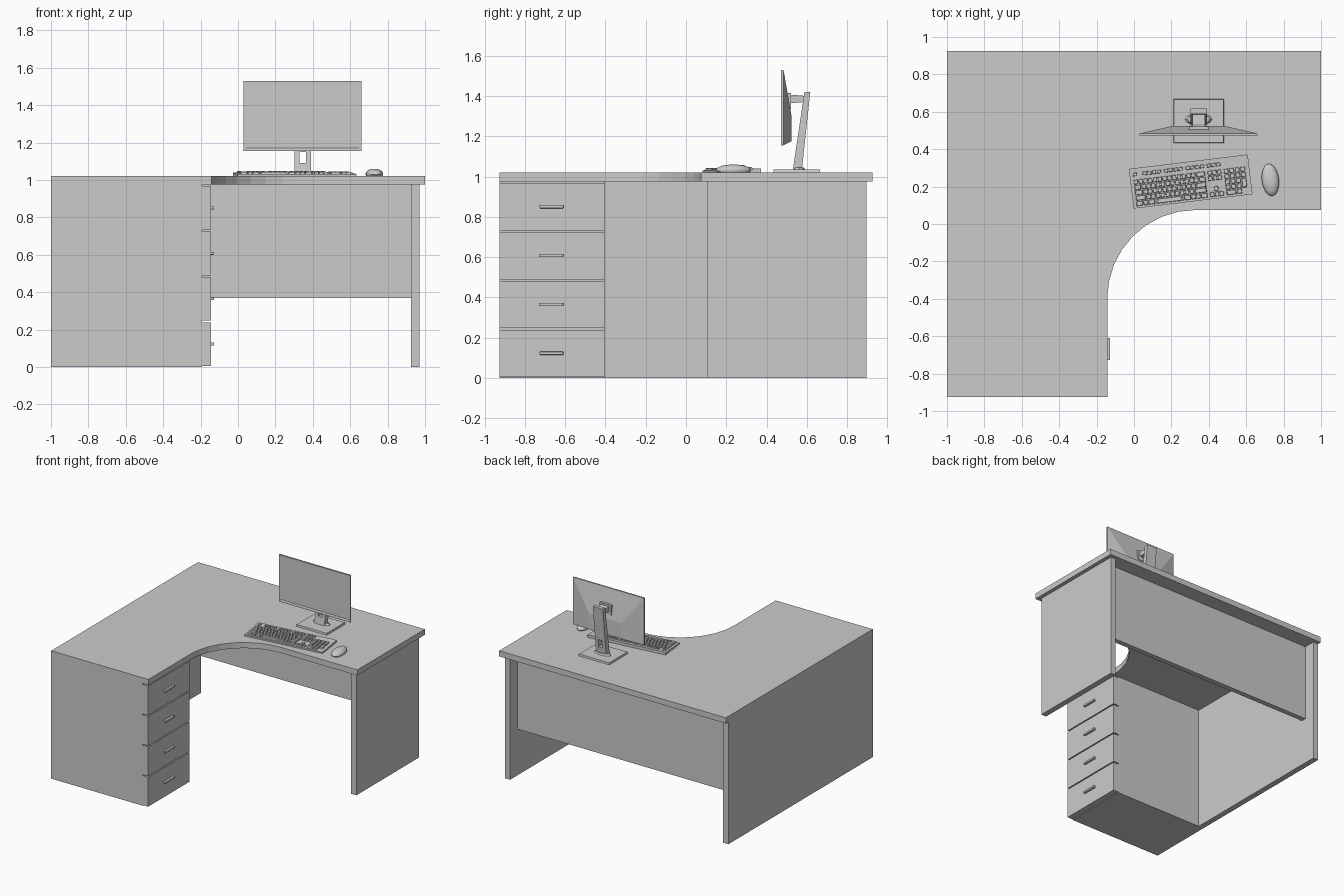
import bpy, bmesh
from math import sin, cos, pi, radians
from mathutils import Matrix, Vector

if "Cube" in bpy.data.objects:
    bpy.data.objects.remove(bpy.data.objects["Cube"])


def finish(bm, name):
    bmesh.ops.recalc_face_normals(bm, faces=bm.faces)
    me = bpy.data.meshes.new(name)
    bm.to_mesh(me)
    bm.free()
    ob = bpy.data.objects.new(name, me)
    bpy.context.collection.objects.link(ob)
    return ob


def add_box(bm, x, y, z, taper=1.0):
    """Box from (min, max) ranges; taper shrinks the top."""
    cx, cy = sum(x) / 2, sum(y) / 2
    lo = [bm.verts.new((a, b, z[0])) for a, b in
          ((x[0], y[0]), (x[1], y[0]), (x[1], y[1]), (x[0], y[1]))]
    hi = [bm.verts.new((cx + (v.co.x - cx) * taper, cy + (v.co.y - cy) * taper, z[1])) for v in lo]
    bm.faces.new(lo[::-1])
    bm.faces.new(hi)
    for i in range(4):
        j = (i + 1) % 4
        bm.faces.new((lo[i], lo[j], hi[j], hi[i]))


def box(name, x, y, z, taper=1.0):
    bm = bmesh.new()
    add_box(bm, x, y, z, taper)
    return finish(bm, name)


def extrude(name, pts, vec):
    """Closed 3D outline pushed along vec."""
    bm = bmesh.new()
    f = bm.faces.new([bm.verts.new(p) for p in pts])
    r = bmesh.ops.extrude_face_region(bm, geom=[f])
    bmesh.ops.translate(bm, vec=vec, verts=[v for v in r["geom"] if isinstance(v, bmesh.types.BMVert)])
    return finish(bm, name)


def loft(name, rings):
    """Skin a stack of equal-length rings, capped at both ends."""
    bm = bmesh.new()
    rs = [[bm.verts.new(p) for p in r] for r in rings]
    for a, b in zip(rs, rs[1:]):
        for i in range(len(a)):
            j = (i + 1) % len(a)
            bm.faces.new((a[i], a[j], b[j], b[i]))
    bm.faces.new(rs[0])
    bm.faces.new(rs[-1])
    return finish(bm, name)


# L-shaped desktop with a rounded inner corner
TOP = 1.02
arc = [(0.33 + 0.473 * cos(pi / 2 + i * pi / 16), -0.398 + 0.473 * sin(pi / 2 + i * pi / 16), 0.975)
       for i in range(9)]
extrude("desktop", [(-1, -0.925, 0.975), (-1, 0.925, 0.975), (1, 0.925, 0.975), (1, 0.075, 0.975)]
        + arc + [(-0.143, -0.925, 0.975)], (0, 0, 0.045))

# Supporting panels
box("left_panel", (-1, -0.955), (-0.925, 0.895), (0, 0.975))
box("right_leg_panel", (0.925, 0.97), (0.105, 0.895), (0, 0.975))
box("modesty_panel", (-0.955, 0.925), (0.765, 0.805), (0.37, 0.975))

# Drawer pedestal with four fronts and handles
box("drawer_pedestal", (-0.955, -0.193), (-0.925, -0.405), (0, 0.975))
for i in range(4):
    z = 0.005 + i * 0.2425
    box(f"drawer_front_{i + 1}", (-0.193, -0.145), (-0.925, -0.405), (z, z + 0.234))
    zc = z + 0.118
    h = box(f"drawer_handle_{i + 1}", (-0.147, -0.128), (-0.727, -0.609), (zc - 0.008, zc + 0.008))
    m = h.modifiers.new("soft_edges", "BEVEL")
    m.width, m.segments = 0.003, 2


# Monitor: thin frame, tapered rear housing and recessed screen
def rect(x0, x1, z0, z1, y):
    return [(x0, y, z0), (x1, y, z0), (x1, y, z1), (x0, y, z1)]


loft("monitor_housing", [
    rect(0.042, 0.648, 1.172, 1.518, 0.477),
    rect(0.042, 0.648, 1.167, 1.518, 0.473),
    rect(0.03, 0.66, 1.155, 1.53, 0.472),
    rect(0.03, 0.66, 1.155, 1.53, 0.484),
    rect(0.205, 0.485, 1.175, 1.30, 0.524)])

# Monitor stand: base plate, collar, leaning column with slot, arm
box("stand_base", (0.21, 0.48), (0.433, 0.667), (TOP, 1.034), 0.98)
N = 12
loft("stand_collar", [[(0.345 + r * cos(2 * pi * i / N), 0.56 + 0.42 * r * sin(2 * pi * i / N), z)
                       for i in range(N)] for r, z in ((0.075, 1.032), (0.06, 1.046))])
column = extrude("stand_column", [(0.302, 0.530, 1.03), (0.302, 0.575, 1.03), (0.302, 0.617, 1.42),
                                  (0.302, 0.588, 1.42)], (0.088, 0, 0))
slot = box("slot_cutter", (0.328, 0.364), (0.45, 0.7), (1.09, 1.15))
slot.hide_render = True
slot.hide_set(True)
cut = column.modifiers.new("cable_slot", "BOOLEAN")
cut.object, cut.operation, cut.solver = slot, "DIFFERENCE", "EXACT"
extrude("stand_arm", [(0.312, 0.515, 1.365), (0.312, 0.535, 1.365), (0.312, 0.59, 1.37), (0.312, 0.595, 1.40),
                      (0.312, 0.535, 1.405), (0.312, 0.515, 1.40)], (0.068, 0, 0))
box("stand_mount_plate", (0.295, 0.397), (0.495, 0.522), (1.335, 1.415))

# Keyboard body: a low wedge, built flat then turned
place = Matrix.Translation((0.303, 0.227, TOP)) @ Matrix.Rotation(radians(6.9), 4, "Z")
W, D = 0.32, 0.107
body = extrude("keyboard_body", [(-W, -D, 0), (-W, D, 0), (-W, D, 0.021), (-W, 0.06, 0.018), (-W, -D, 0.011)],
               (2 * W, 0, 0))
body.matrix_world = place

# Keys by row: lists of (start, widths in units)
U, S = 0.0258, 0.0288
main = [[1] * 13 + [2], [1.5] + [1] * 12 + [1.5], [1.75] + [1] * 11 + [2.25],
        [2.25] + [1] * 10 + [2.75], [1.5, 1, 1.5, 6, 1.5, 1, 1, 1.5]]
bm = bmesh.new()


def key(u, row_y, w=1.0, h=1.0):
    x = -0.304 + u * U
    zb = 0.0125 + (row_y + D) * 0.035
    add_box(bm, (x + 0.0015, x + w * U - 0.0015), (row_y + 0.0015, row_y + h * S - 0.0015),
            (zb - 0.004, zb + 0.0095), 0.82)


for r, widths in enumerate(main):
    y, u = 0.047 - (r + 1) * S, 0
    for w in widths:
        key(u, y, w)
        u += w
    if r in (0, 1):
        for k in range(3):
            key(15.4 + k, y)
    for k in range(4):
        if r == 4 and k == 1 or k == 3 and r in (2, 4):
            continue
        key(18.8 + k * 1.15, y, 2.2 if r == 4 and k == 0 else 1.1, 2 if k == 3 and r == 3 else 1)
key(16.4, 0.047 - 4 * S)
for k in range(3):
    key(15.4 + k, 0.047 - 5 * S)
for u in [0] + [2 + k for k in range(4)] + [6.5 + k for k in range(4)] + [11 + k for k in range(4)] \
        + [15.4 + k for k in range(3)]:
    key(u, 0.062, 1, 0.8)
keys = finish(bm, "keyboard_keys")
keys.matrix_world = place

# Mouse: smooth dome with a flat base and a scroll wheel
M = 24
rings = []
for z, s in ((0, 0.9), (0.008, 1), (0.018, 0.98), (0.027, 0.86), (0.034, 0.64), (0.038, 0.38), (0.0395, 0.12)):
    ring = []
    for i in range(M):
        a = 2 * pi * i / M
        ring.append((0.046 * s * cos(a), 0.087 * s * sin(a) * (1 - 0.04 * cos(a) ** 2), z))
    rings.append(ring)
spin = Matrix.Translation((0.729, 0.236, TOP)) @ Matrix.Rotation(radians(7), 4, "Z")
mouse = loft("mouse_body", rings)
mouse.matrix_world = spin
bpy.context.view_layer.objects.active = mouse
mouse.select_set(True)
bpy.ops.object.shade_smooth_by_angle(angle=radians(40))
wheel = box("mouse_scroll_wheel", (-0.004, 0.004), (0.035, 0.055), (0.025, 0.037))
wheel.matrix_world = spin
